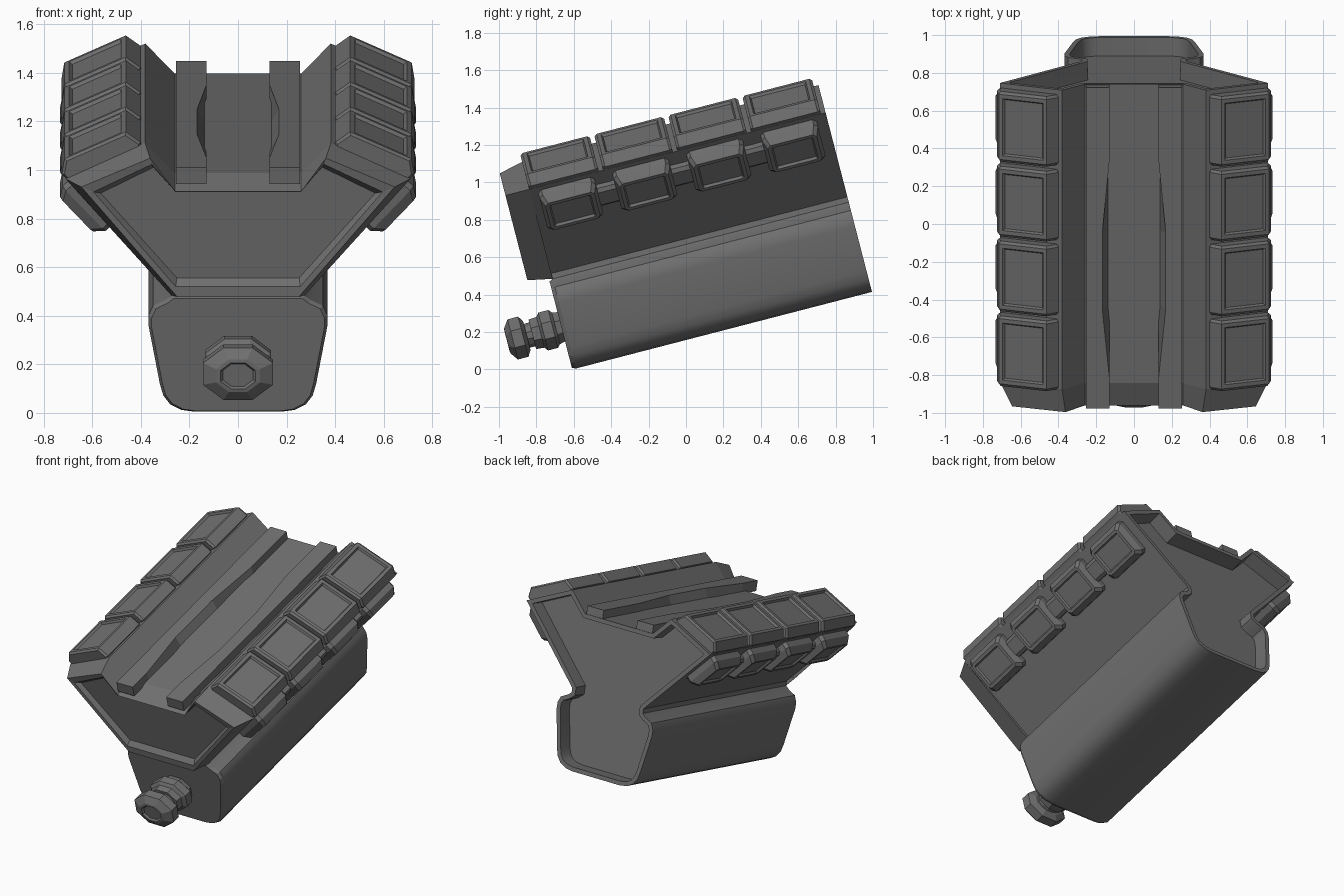
import bpy, bmesh
from math import radians, sin, cos, pi
from mathutils import Matrix, Vector

if "Cube" in bpy.data.objects:
    bpy.data.objects.remove(bpy.data.objects["Cube"])

# Everything is modelled level (x, length v, height w), then tilted nose-down
TILT = Matrix.Translation((0, -0.608, 0)) @ Matrix.Rotation(radians(14.5), 4, 'X')
DARK = bpy.data.materials.new("dark_polymer")
DARK.diffuse_color = (.16, .16, .16, 1)
DARK.use_nodes = True
DARK.node_tree.nodes["Principled BSDF"].inputs["Base Color"].default_value = DARK.diffuse_color


def loft(name, rings, caps=(True, True), recess=None, mirror=False, smooth=False):
    """Skin rings of points; recess = (border, wall slope, depth) sunk in the last cap."""
    bm = bmesh.new()
    vs = [[bm.verts.new(p) for p in r] for r in rings]
    n = len(rings[0])
    for a, b in zip(vs, vs[1:]):
        for i in range(n):
            j = (i + 1) % n
            bm.faces.new((a[i], a[j], b[j], b[i]))
    if caps[0]:
        bm.faces.new(vs[0][::-1])
    last = bm.faces.new(vs[-1]) if caps[1] else None
    bmesh.ops.recalc_face_normals(bm, faces=bm.faces)
    if recess and last:
        sink(bm, last, *recess)
    return finish(name, bm, mirror, smooth)


def sink(bm, face, border, slope, depth):
    bmesh.ops.inset_individual(bm, faces=[face], thickness=border, use_even_offset=True)
    bmesh.ops.inset_individual(bm, faces=[face], thickness=slope, depth=-depth, use_even_offset=True)


def finish(name, bm, mirror=False, smooth=False):
    bm.transform(TILT)
    me = bpy.data.meshes.new(name)
    bm.to_mesh(me)
    bm.free()
    me.materials.append(DARK)
    ob = bpy.data.objects.new(name, me)
    bpy.context.collection.objects.link(ob)
    if mirror:
        ob.modifiers.new("mirror", 'MIRROR')
    if smooth:
        bpy.ops.object.select_all(action='DESELECT')
        ob.select_set(True)
        bpy.context.view_layer.objects.active = ob
        bpy.ops.object.shade_smooth_by_angle(angle=radians(28))
    return ob


def section(half, v):
    """Full symmetric ring at length v from a right-hand half profile."""
    return [(x, v, w) for x, w in half] + [(-x, v, w) for x, w in reversed(half)]


# Main shell: rounded lower bulb, pinched neck, flared wings, top channel
bulb = [(.18, 0), (.235, .008), (.28, .032), (.308, .07), (.322, .12),
        (.368, .365), (.368, .41), (.35, .45), (.30, .475), (.275, .495)]
wings = [(.275, .525), (.71, .99), (.382, 1.142), (.26, 1.015)]
loft("main_shell", [section(bulb + wings, .02), section(bulb + wings, 1.655)],
     caps=(False, True), recess=(.028, .004, .10), smooth=True)

# Bevelled front of the lower bulb
nose = [(x * .965, .24 + (w - .24) * .965) for x, w in bulb]
loft("bulb_front", [section(bulb, .02), section(nose, 0)], caps=(False, True))

# Front collar of the wings, framing a sunken panel on its lower sides
base = [(.275, .495), (.71, .99), (.382, 1.142), (.26, 1.015)]
front = [(.25, .522), (.645, .99), (.362, 1.112), (.26, .97)]
frame = [(.256, .565), (.595, .968), (.355, 1.085), (.256, .967)]
panel = [(.252, .595), (.565, .955), (.348, 1.065), (.252, .962)]
loft("front_collar", [section(base, .02), section(front, -.113),
                      section(frame, -.11), section(panel, -.08)], caps=(False, True))

# Twin rails in the channel, scooped on the inner top edge
stations = [(-.105, .13), (.06, .13), (.44, .168), (.855, .168), (1.25, .13), (1.65, .13)]
loft("channel_rail", [[(.255, v, 1.0), (.255, v, 1.07), (xi, v, 1.07), (.13, v, 1.0)]
                      for v, xi in stations], mirror=True)

# Upper grip pads on the wing tops
pad = [(.40, 1.10), (.40, 1.142), (.462, 1.187), (.715, 1.072), (.726, 1.005), (.69, .975)]
small = [(.41, 1.10), (.41, 1.137), (.464, 1.175), (.705, 1.066), (.714, 1.01), (.685, .98)]
PITCH = .409
for k in range(4):
    v0 = .018 + k * PITCH
    rings = [[(x, v, w) for x, w in p] for v, p in
             ((v0, small), (v0 + .014, pad), (v0 + .37, pad), (v0 + .384, small))]
    ob = loft("upper_pad_%d" % (k + 1), rings, mirror=True)
    bm = bmesh.new()
    bm.from_mesh(ob.data)
    top = max(bm.faces, key=lambda f: f.calc_area() if f.normal.z > .6 and f.normal.x > .2 else 0)
    sink(bm, top, .022, .008, .014)
    bm.to_mesh(ob.data)
    bm.free()

# Lower grip pads and the strip joining them, on the wing undersides
T = Vector((.435, 0, .465)).normalized()
N = Vector((T.z, 0, -T.x))


def slope_ring(v, half_t, half_v, height, cut):
    c = Vector((.604, v, .876)) + N * height
    a, b = half_t, half_v
    pts = [(a, b - cut), (a - cut, b), (cut - a, b), (-a, b - cut),
           (-a, cut - b), (cut - a, -b), (a - cut, -b), (a, cut - b)]
    return [c + T * p + Vector((0, q, 0)) for p, q in pts]


for k in range(4):
    v = .215 + k * PITCH
    loft("lower_pad_%d" % (k + 1),
         [slope_ring(v, .13, .155, -.02, .02), slope_ring(v, .13, .155, .04, .02),
          slope_ring(v, .10, .135, .083, .018)], recess=(.02, .008, .014), mirror=True)
mid = .215 + 1.5 * PITCH
loft("pad_strip", [slope_ring(mid, .065, .65, -.02, .01), slope_ring(mid, .065, .65, .03, .01),
                   slope_ring(mid, .045, .64, .045, .01)], mirror=True)


# Front stud: nut, neck and dished head
def turned(name, sides, profile, wide):
    rings = []
    for v, r in profile:
        rings.append([(wide * r * cos(2 * pi * (i + .5) / sides), v,
                       .235 + r * sin(2 * pi * (i + .5) / sides)) for i in range(sides)])
    loft(name, rings)


turned("stud_nut", 8, [(.01, .085), (-.03, .095), (-.045, .113), (-.10, .113), (-.115, .092),
                       (-.16, .088)], 1.3)
turned("stud_neck", 12, [(-.15, .068), (-.22, .068)], 1.3)
turned("stud_head", 8, [(-.19, .085), (-.21, .12), (-.268, .12), (-.298, .075),
                        (-.30, .06), (-.288, .052)], 1.3)
